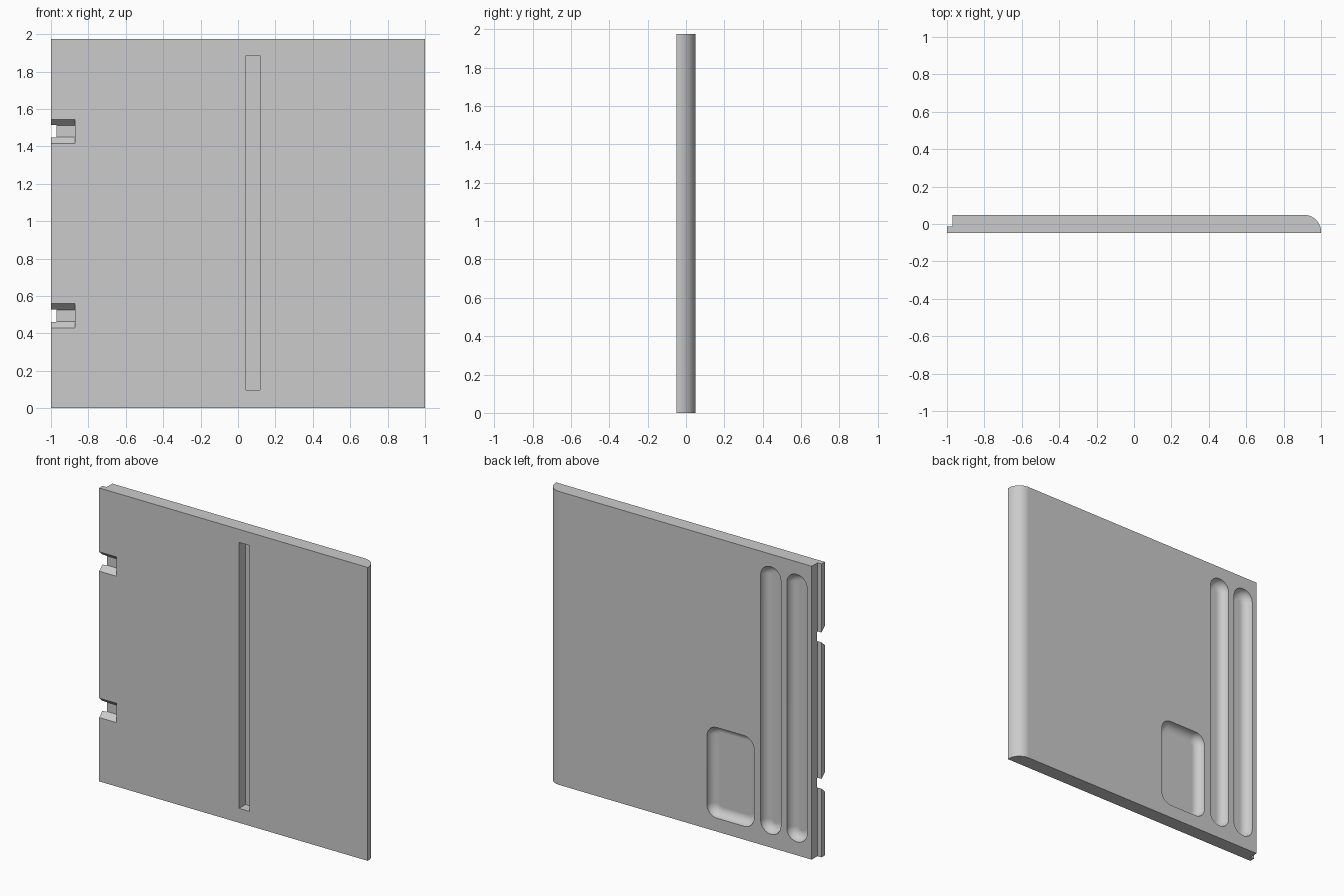
import bpy, bmesh, math

if "Cube" in bpy.data.objects:
    bpy.data.objects.remove(bpy.data.objects["Cube"], do_unlink=True)

HEIGHT = 1.975
BACK = 0.0485
FRONT = -BACK

grey = bpy.data.materials.new("light_grey")
grey.use_nodes = True
grey.diffuse_color = (0.6, 0.6, 0.6, 1)
grey.node_tree.nodes["Principled BSDF"].inputs["Base Color"].default_value = (0.6, 0.6, 0.6, 1)


def loft(name, rings):
    """Closed solid through rings of equal point count."""
    bm = bmesh.new()
    loops = [[bm.verts.new(p) for p in ring] for ring in rings]
    count = len(loops[0])
    for a, b in zip(loops, loops[1:]):
        for i in range(count):
            j = (i + 1) % count
            bm.faces.new((a[i], a[j], b[j], b[i]))
    bm.faces.new(loops[0])
    bm.faces.new(loops[-1])
    bmesh.ops.recalc_face_normals(bm, faces=bm.faces[:])
    mesh = bpy.data.meshes.new(name)
    bm.to_mesh(mesh)
    bm.free()
    mesh.materials.append(grey)
    obj = bpy.data.objects.new(name, mesh)
    bpy.context.collection.objects.link(obj)
    return obj


def rounded_ring(cx, cz, hw, hh, r, y, steps=8):
    """Rounded rectangle in the x-z plane."""
    ring = []
    for q, (sx, sz) in enumerate(((1, 1), (-1, 1), (-1, -1), (1, -1))):
        for k in range(steps + 1):
            t = math.pi / 2 * (q + k / steps)
            ring.append((cx + sx * (hw - r) + r * math.cos(t), y,
                         cz + sz * (hh - r) + r * math.sin(t)))
    return ring


def pocket(name, x0, x1, z0, z1, corner=0.073, depth=0.055):
    """Cutter for a back recess with a fully filleted floor."""
    cx, cz, hw, hh = (x0 + x1) / 2, (z0 + z1) / 2, (x1 - x0) / 2, (z1 - z0) / 2
    rings = [rounded_ring(cx, cz, hw, hh, corner, BACK + 0.03)]
    for k in range(9):
        t = math.pi / 2 * k / 8
        inset = depth * (1 - math.cos(t))
        rings.append(rounded_ring(cx, cz, hw - inset, hh - inset, corner - inset,
                                  BACK - depth * math.sin(t)))
    return loft(name, rings)


def notch(name, z0, z1):
    """Cutter for an edge notch that narrows inwards."""
    mid, half, inner, depth = (z0 + z1) / 2, (z1 - z0) / 2, 0.031, 0.038
    slope = (half - inner) / depth
    profile = [(FRONT - 0.02, half + slope * 0.02), (FRONT + depth, inner),
               (FRONT + depth, -inner), (FRONT - 0.02, -half - slope * 0.02)]
    return loft(name, [[(x, y, mid + z) for y, z in profile] for x in (-1.05, -0.872)])


# Panel: rebated on one edge, quarter round on the other
radius = 0.09
outline = [(-1, FRONT), (1, FRONT)]
for k in range(17):
    t = math.pi / 2 * k / 16
    outline.append((1 - radius + radius * math.cos(t), BACK - radius + radius * math.sin(t)))
outline += [(-0.97, BACK), (-0.97, -0.013), (-1, -0.013)]
panel = loft("door_panel", [[(x, y, z) for x, y in outline] for z in (0, HEIGHT)])

# Front slot
slot = loft("slot_cutter", [[(x, y, z) for x, z in ((0.042, 0.097), (0.118, 0.097),
                                                    (0.118, 1.887), (0.042, 1.887))]
                            for y in (FRONT - 0.03, FRONT + 0.068)])

cutters = [
    slot,
    notch("lower_notch_cutter", 0.43, 0.56),
    notch("upper_notch_cutter", 1.415, 1.545),
    pocket("outer_groove_cutter", -0.935, -0.785, 0.09, 1.89),
    pocket("inner_groove_cutter", -0.74, -0.59, 0.09, 1.89),
    pocket("square_pocket_cutter", -0.54, -0.19, 0.09, 0.70),
]

# Cut the recesses
bpy.ops.object.select_all(action="DESELECT")
bpy.context.view_layer.objects.active = panel
panel.select_set(True)
for cutter in cutters:
    mod = panel.modifiers.new(cutter.name, "BOOLEAN")
    mod.operation = "DIFFERENCE"
    mod.solver = "EXACT"
    mod.object = cutter
    bpy.ops.object.modifier_apply(modifier=mod.name)
for cutter in cutters:
    bpy.data.objects.remove(cutter, do_unlink=True)

bpy.ops.object.shade_smooth_by_angle(angle=math.radians(30))
weighted = panel.modifiers.new("weighted_normals", "WEIGHTED_NORMAL")
weighted.keep_sharp = True
